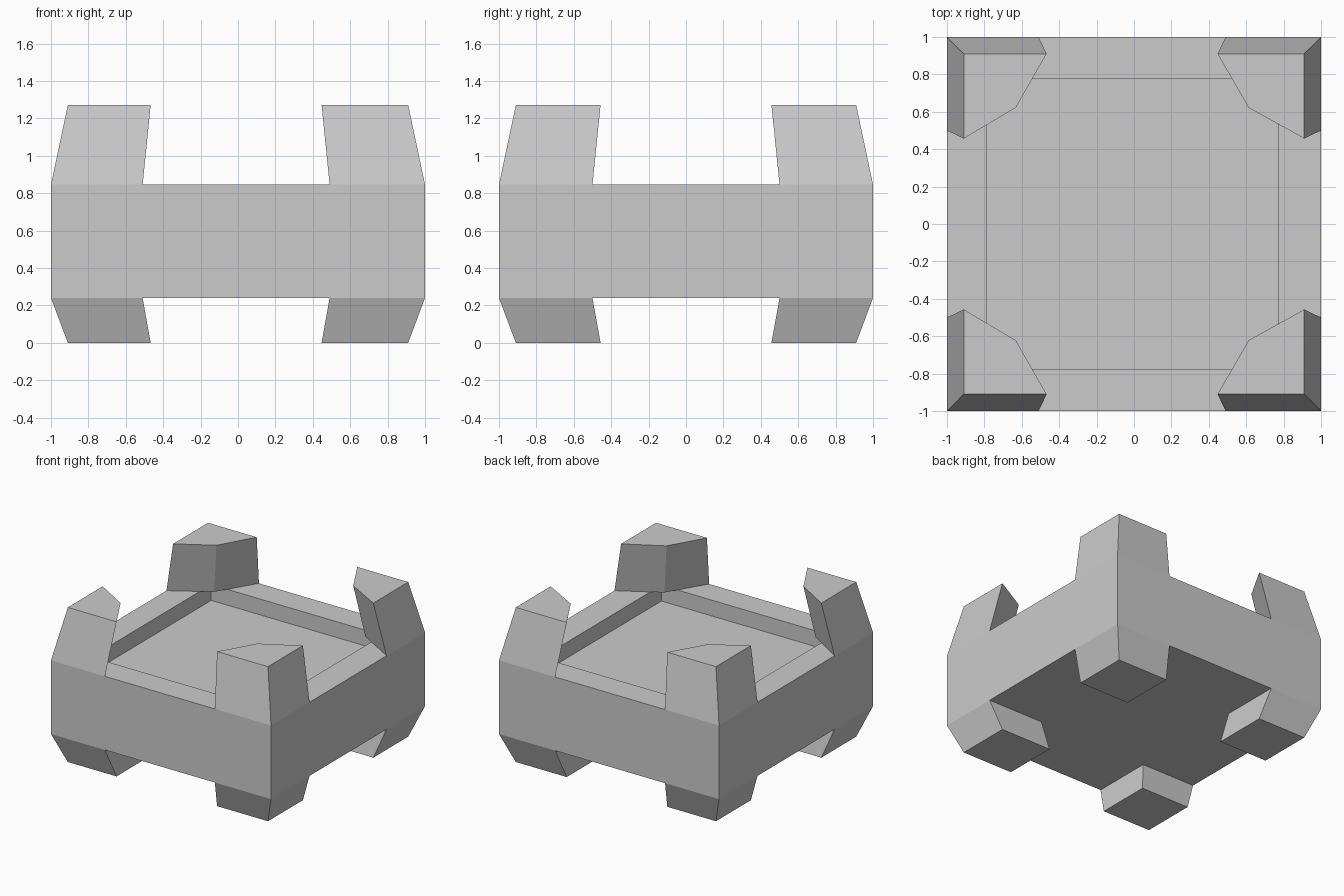
import bpy
import bmesh

cube = bpy.data.objects.get("Cube")
if cube:
    bpy.data.objects.remove(cube, do_unlink=True)

GREY = (0.6, 0.6, 0.6, 1.0)
grey = bpy.data.materials.new("plain grey")
grey.use_nodes = True
grey.diffuse_color = GREY
grey.node_tree.nodes["Principled BSDF"].inputs["Base Color"].default_value = GREY

BASE, RIM, HORN_TOP = 0.24, 0.845, 1.27
SHIFT = -0.01  # inner edges sit slightly towards the right side


def finish(name, bm):
    bmesh.ops.recalc_face_normals(bm, faces=bm.faces)
    mesh = bpy.data.meshes.new(name)
    bm.to_mesh(mesh)
    bm.free()
    mesh.materials.append(grey)
    obj = bpy.data.objects.new(name, mesh)
    bpy.context.collection.objects.link(obj)
    return obj


def corner_block(name, sx, sy, low, high):
    """Four-sided block between two outlines: (outer, side, inner, height)."""
    bm = bmesh.new()
    rings = []
    for outer, side, inner, z in (low, high):
        outline = [(outer * sx, outer * sy), (side * sx + SHIFT, outer * sy),
                   (inner * sx + SHIFT, inner * sy), (outer * sx, side * sy)]
        rings.append([bm.verts.new((x, y, z)) for x, y in outline])
    bottom, top = rings
    bm.faces.new(bottom)
    bm.faces.new(top)
    for i in range(4):
        j = (i + 1) % 4
        bm.faces.new((bottom[i], bottom[j], top[j], top[i]))
    return finish(name, bm)


# Square tray body with a sunken floor
bm = bmesh.new()
bmesh.ops.create_cube(bm, size=2)
bmesh.ops.scale(bm, vec=(1, 1, (RIM - BASE) / 2), verts=bm.verts)
bmesh.ops.translate(bm, vec=(0, 0, (RIM + BASE) / 2), verts=bm.verts)
bm.normal_update()
top = max(bm.faces, key=lambda f: f.calc_center_median().z)
bmesh.ops.inset_individual(bm, faces=[top], thickness=0.313)
bmesh.ops.translate(bm, vec=(SHIFT, 0, 0), verts=top.verts)
floor = bmesh.ops.extrude_discrete_faces(bm, faces=[top])["faces"][0]
bmesh.ops.translate(bm, vec=(0, 0, -0.13), verts=floor.verts)
finish("tray_body", bm)

# Tapered horns above and feet below each corner
for sx, side in ((1, "left"), (-1, "right")):
    for sy, end in ((-1, "front"), (1, "back")):
        corner_block(f"{end}_{side}_horn", sx, sy,
                     (1.0, 0.5, 0.687, RIM), (0.91, 0.457, 0.622, HORN_TOP))
        corner_block(f"{end}_{side}_foot", sx, sy,
                     (1.0, 0.5, 0.5, BASE), (0.91, 0.457, 0.457, 0.0))
